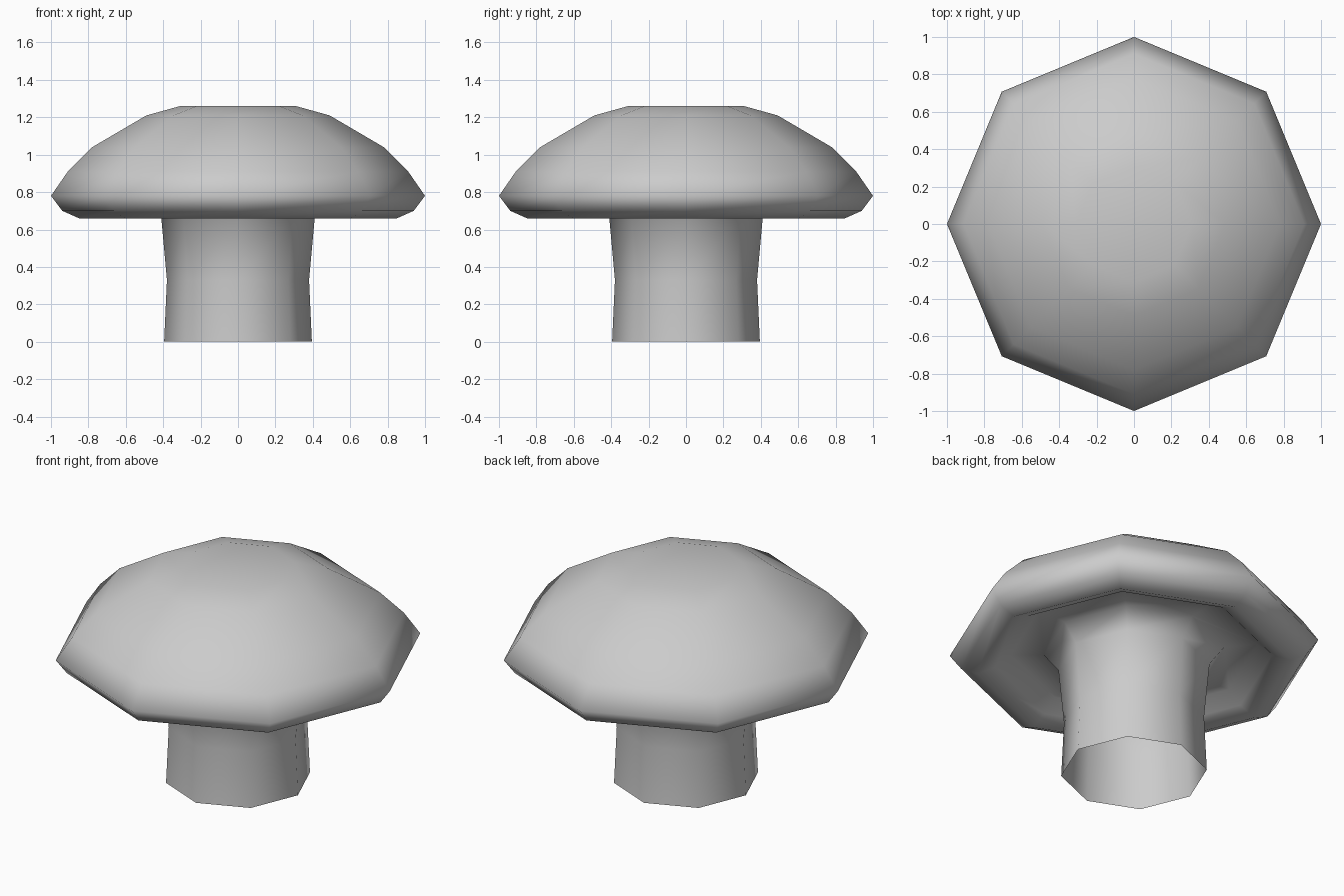
import bpy, bmesh
from math import cos, sin, tau

if "Cube" in bpy.data.objects:
    bpy.data.objects.remove(bpy.data.objects["Cube"])

SIDES = 8


def lathe(name, profile):
    """Revolve an (r, z) profile into an eight-sided smooth shell."""
    bm = bmesh.new()
    rings = []
    for r, z in profile:
        if r == 0:
            rings.append([bm.verts.new((0, 0, z))] * SIDES)
        else:
            rings.append([bm.verts.new((r * cos(tau * i / SIDES), r * sin(tau * i / SIDES), z))
                          for i in range(SIDES)])
    for a, b in zip(rings, rings[1:]):
        for i in range(SIDES):
            j = (i + 1) % SIDES
            quad = [a[i], a[j], b[j], b[i]]
            face = bm.faces.new(list(dict.fromkeys(quad)))
            face.smooth = True
    mesh = bpy.data.meshes.new(name)
    bm.to_mesh(mesh)
    bm.free()
    obj = bpy.data.objects.new(name, mesh)
    bpy.context.collection.objects.link(obj)
    return obj


# Open-bottomed stem, flaring into the hollow underside, rim and domed cap
stem = [(0.395, 0), (0.38, 0.33), (0.41, 0.66)]
underside = [(0.49, 0.76), (0.67, 0.77), (0.75, 0.70)]
rim = [(0.85, 0.66), (0.94, 0.70), (1.0, 0.78), (0.91, 0.91)]
dome = [(0.78, 1.04), (0.49, 1.21), (0.31, 1.26), (0, 1.26)]
lathe("mushroom", stem + underside + rim + dome)
